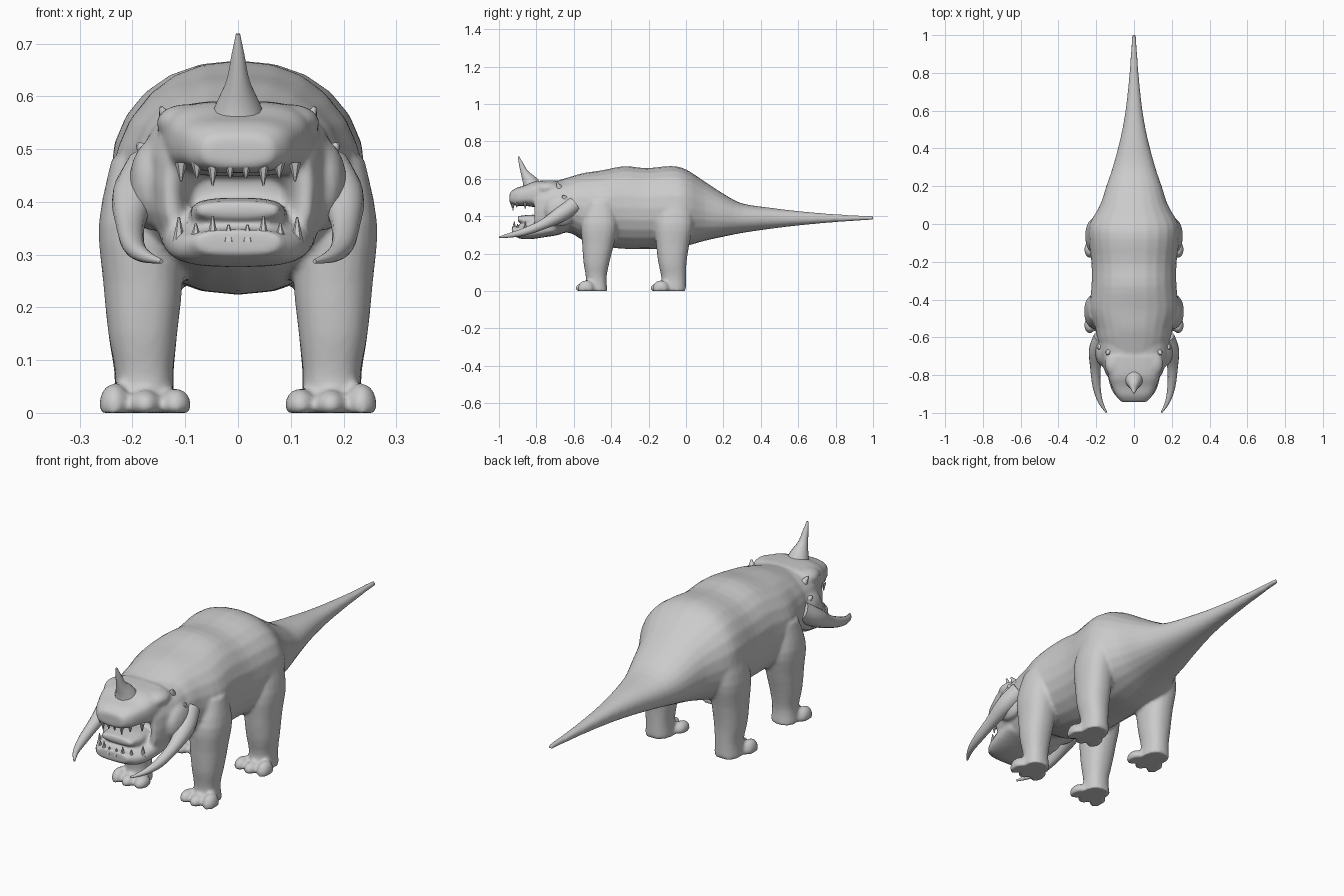
import bpy, bmesh, math
from mathutils import Vector

cube = bpy.data.objects.get("Cube")
if cube:
    bpy.data.objects.remove(cube, do_unlink=True)

hide = bpy.data.materials.new("grey_hide")
hide.use_nodes = True
hide.diffuse_color = (0.6, 0.6, 0.6, 1)
hide.node_tree.nodes["Principled BSDF"].inputs["Base Color"].default_value = (0.6, 0.6, 0.6, 1)


def smooth_rows(rows, steps=3):
    """Catmull-Rom interpolation of a short table of rows."""
    out = []
    for i in range(len(rows) - 1):
        a, b, c, d = (rows[max(0, min(len(rows) - 1, i + k))] for k in (-1, 0, 1, 2))
        for s in range(steps):
            t = s / steps
            out.append([q + t * ((r - p) + t * (2 * p - 5 * q + 4 * r - w
                        + t * (3 * (q - r) + w - p))) / 2
                        for p, q, r, w in zip(a, b, c, d)])
    return out + [list(rows[-1])]


def skin(bm, rings):
    """Close a list of point rings into a solid."""
    loops = [[bm.verts.new(p) for p in ring] for ring in rings]
    n = len(loops[0])
    for a, b in zip(loops, loops[1:]):
        for i in range(n):
            j = (i + 1) % n
            bm.faces.new((a[i], a[j], b[j], b[i]))
    bm.faces.new(loops[0][::-1])
    bm.faces.new(loops[-1])


def oval(n, power):
    """Unit superellipse points."""
    pts = []
    for i in range(n):
        t = 2 * math.pi * i / n
        c, s = math.cos(t), math.sin(t)
        pts.append((math.copysign(abs(c) ** (2 / power), c),
                    math.copysign(abs(s) ** (2 / power), s)))
    return pts


def loft_y(bm, rows, power=2.2, steps=3):
    """Rows: y, top, bottom, half width."""
    skin(bm, [[(u * w, y, (top + low) / 2 + v * (top - low) / 2)
               for u, v in oval(24, power)]
              for y, top, low, w in smooth_rows(rows, steps)])


def loft_leg(bm, rows, side):
    """Rows: z, inner x, outer x, front y, back y."""
    skin(bm, [[(side * ((a + b) / 2 + u * (b - a) / 2), (f + k) / 2 + v * (k - f) / 2, z)
               for u, v in oval(20, 2.3)]
              for z, a, b, f, k in smooth_rows(rows)])


def lump(bm, centre, radii):
    """Ellipsoid flattened on the ground."""
    made = bmesh.ops.create_uvsphere(bm, u_segments=16, v_segments=10, radius=1)
    for v in made["verts"]:
        v.co = Vector([c + p * r for c, p, r in zip(centre, v.co, radii)])
        v.co.z = max(v.co.z, 0)


def finish(name, bm):
    bmesh.ops.recalc_face_normals(bm, faces=bm.faces)
    mesh = bpy.data.meshes.new(name)
    bm.to_mesh(mesh)
    bm.free()
    mesh.materials.append(hide)
    obj = bpy.data.objects.new(name, mesh)
    bpy.context.collection.objects.link(obj)
    bpy.ops.object.select_all(action="DESELECT")
    obj.select_set(True)
    bpy.context.view_layer.objects.active = obj
    bpy.ops.object.shade_smooth_by_angle(angle=math.radians(50))
    return obj


def spike(name, rows, side=1, n=10):
    """Tapered tube. Rows: x, y, z, radius."""
    bm = bmesh.new()
    rows = smooth_rows(rows, 4)
    rings = []
    for i, row in enumerate(rows):
        p = Vector(row[:3])
        way = Vector(rows[min(i + 1, len(rows) - 1)][:3]) - Vector(rows[max(i - 1, 0)][:3])
        turn = way.to_track_quat("Z", "Y")
        ring = [p + turn @ Vector((u * row[3], v * row[3], 0)) for u, v in oval(n, 2)]
        rings.append([(side * q.x, q.y, q.z) for q in ring])
    skin(bm, rings)
    return finish(name, bm)


body = bmesh.new()

# Torso and tail
loft_y(body, [
    (-0.72, .58, .31, .15), (-0.62, .61, .31, .19), (-0.55, .63, .27, .205),
    (-0.45, .645, .24, .235), (-0.33, .667, .225, .225), (-0.21, .657, .225, .225),
    (-0.08, .668, .225, .24), (0, .65, .24, .235), (.1, .585, .268, .18),
    (.2, .52, .29, .147), (.3, .468, .31, .113), (.45, .445, .332, .073),
    (.6, .427, .35, .045), (.8, .41, .368, .024), (1, .4, .38, .011)])

# Back of the head, folding inwards at the mouth
loft_y(body, [
    (-0.6, .6, .33, .18), (-0.68, .59, .3, .185), (-0.75, .588, .288, .165),
    (-0.81, .57, .285, .14), (-0.8, .5, .33, .11), (-0.74, .45, .36, .09)], 2.6, 2)

# Upper jaw and snout
loft_y(body, [
    (-0.7, .592, .45, .15), (-0.8, .588, .448, .138), (-0.86, .565, .455, .118),
    (-0.91, .55, .455, .095), (-0.943, .525, .465, .066)], 3)

# Lower jaw and tongue
loft_y(body, [
    (-0.7, .38, .3, .15), (-0.8, .37, .28, .14), (-0.88, .35, .278, .118),
    (-0.93, .348, .3, .08)], 2.8)
loft_y(body, [
    (-0.72, .4, .35, .08), (-0.82, .408, .34, .092), (-0.9, .4, .37, .078)], 3)

front_leg = [(.48, .13, .24, -.52, -.39), (.36, .11, .264, -.56, -.365),
             (.25, .105, .256, -.555, -.385), (.15, .115, .246, -.548, -.41),
             (.07, .123, .232, -.535, -.425), (0, .118, .238, -.54, -.42)]
hind_leg = [(.48, .13, .235, -.13, .03), (.36, .11, .258, -.165, .04),
            (.25, .108, .252, -.16, .018), (.15, .115, .246, -.148, .003),
            (.07, .122, .234, -.132, 0), (0, .118, .238, -.14, 0)]
for side in (1, -1):
    # Legs with three toes each
    for leg, toe_y in ((front_leg, -.535), (hind_leg, -.135)):
        loft_leg(body, leg, side)
        for x, forward, height in ((.118, 0, .045), (.176, .012, .042), (.234, 0, .055)):
            lump(body, (side * x, toe_y - forward, .012), (.03, .045, height - .01))
    # Cheek muscles holding the tusks
    lump(body, (side * .165, -.67, .43), (.042, .085, .085))
    # Brow ridges
    lump(body, (side * .1, -.74, .55), (.055, .07, .035))

body_obj = finish("body", body)
remesh = body_obj.modifiers.new("blend", "REMESH")
remesh.mode = "VOXEL"
remesh.voxel_size = .008
remesh.use_smooth_shade = True
relax = body_obj.modifiers.new("relax", "SMOOTH")
relax.factor = .5
relax.iterations = 5

# Nose horn
spike("nose_horn", [(0, -.815, .54, .06), (0, -.835, .585, .042), (0, -.862, .63, .022),
                    (0, -.882, .68, .012), (0, -.896, .718, .004)], 1, 14)

for side, label in ((1, "left"), (-1, "right")):
    # Tusks
    spike(label + "_tusk", [(.17, -.6, .46, .045), (.197, -.67, .41, .042),
                            (.204, -.76, .358, .028), (.198, -.86, .318, .021),
                            (.178, -.94, .298, .013), (.145, -.999, .287, .004)], side, 14)
    # Brow horns and ears
    spike(label + "_brow_horn", [(.125, -.67, .535, .024), (.136, -.68, .557, .015),
                                 (.146, -.69, .58, .003)], side)
    spike(label + "_ear", [(.15, -.64, .475, .032), (.175, -.65, .495, .018),
                           (.19, -.66, .51, .004)], side)
    # Teeth
    for i, (x, y, size) in enumerate(((.015, -.93, .02), (.048, -.925, .034),
                                      (.078, -.905, .02), (.108, -.86, .026))):
        spike(f"{label}_upper_tooth_{i}", [(x, y, .475, .012), (x, y, .465 - size, .002)], side, 6)
    for i, (x, y, size) in enumerate(((.018, -.922, .02), (.048, -.918, .036),
                                      (.08, -.9, .022), (.112, -.86, .034))):
        spike(f"{label}_lower_tooth_{i}", [(x, y, .325, .012), (x, y, .337 + size, .002)], side, 6)
